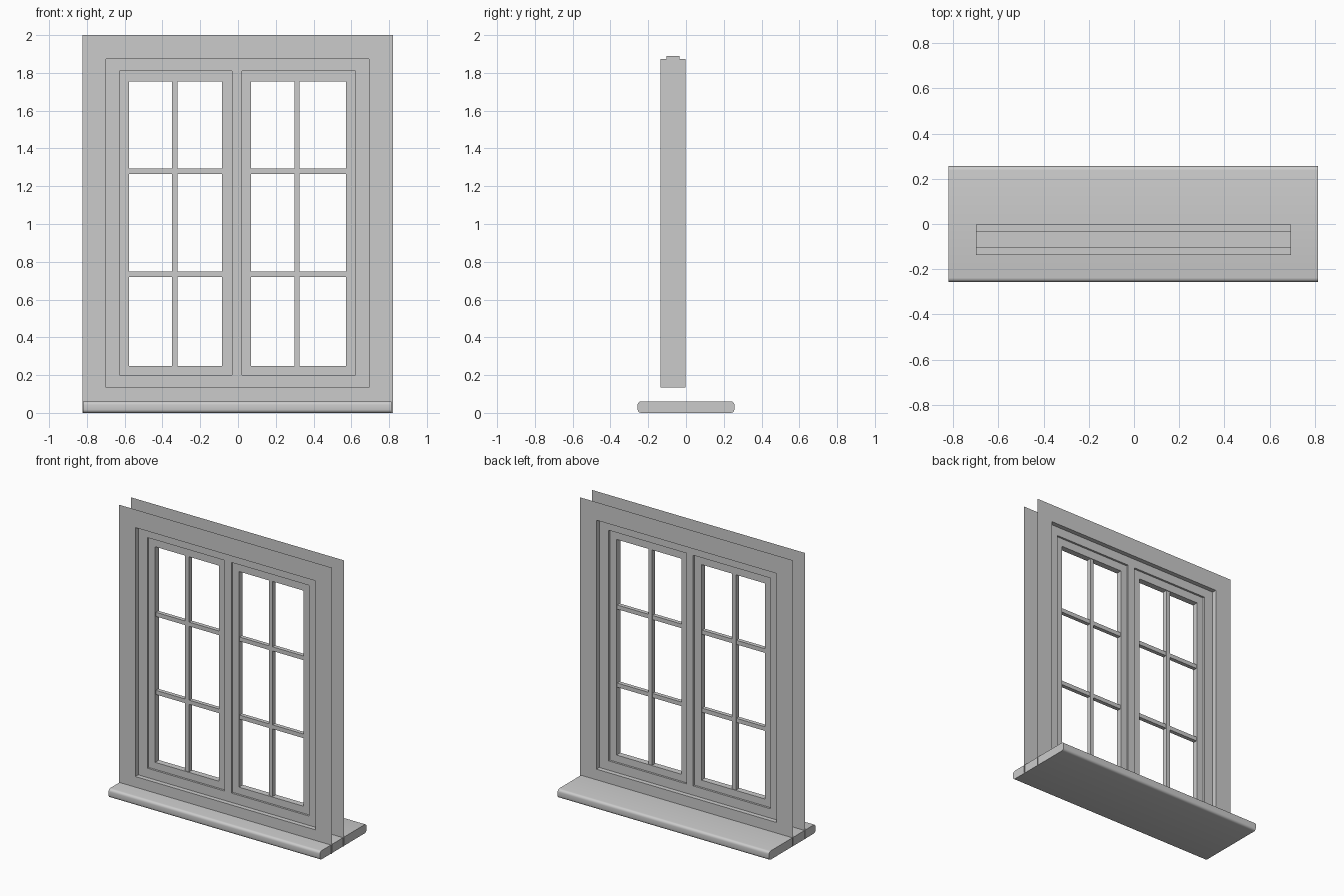
import bpy
import bmesh

if "Cube" in bpy.data.objects:
    bpy.data.objects.remove(bpy.data.objects["Cube"])


def finish(name, bm, recalc=True):
    if recalc:
        bmesh.ops.recalc_face_normals(bm, faces=bm.faces)
    me = bpy.data.meshes.new(name)
    bm.to_mesh(me)
    bm.free()
    ob = bpy.data.objects.new(name, me)
    bpy.context.collection.objects.link(ob)
    return ob


def box(name, x0, x1, y0, y1, z0, z1):
    bm = bmesh.new()
    bmesh.ops.create_cube(bm, size=1)
    for v in bm.verts:
        v.co = ((x0 + x1) / 2 + v.co.x * (x1 - x0),
                (y0 + y1) / 2 + v.co.y * (y1 - y0),
                (z0 + z1) / 2 + v.co.z * (z1 - z0))
    return finish(name, bm)


def rect(bm, r, y):
    x0, x1, z0, z1 = r
    return [bm.verts.new((x, y, z)) for x, z in ((x0, z0), (x1, z0), (x1, z1), (x0, z1))]


def bridge(bm, a, b):
    for i in range(4):
        j = (i + 1) % 4
        bm.faces.new((a[i], a[j], b[j], b[i]))


def ring(name, outer, inner, y0, y1=None):
    """Rectangular frame in the xz plane; a flat sheet when y1 is omitted."""
    bm = bmesh.new()
    loops = [rect(bm, outer, y0), rect(bm, inner, y0)]
    if y1 is not None:
        loops += [rect(bm, inner, y1), rect(bm, outer, y1)]
        bridge(bm, loops[3], loops[0])
    for a, b in zip(loops, loops[1:]):
        bridge(bm, a, b)
    return finish(name, bm, y1 is not None)


WALL = (-0.824, 0.82, 0.0, 2.0)
HOLE = (-0.698, 0.694, 0.135, 1.874)
Y_FRONT, Y_BACK = -0.136, -0.002

# thin wall sheets in front and behind, each with the window opening
ring("wall_front", WALL, HOLE, Y_FRONT)
ring("wall_back", WALL, HOLE, Y_BACK)

# reveal lining joining the two sheets
bm = bmesh.new()
bridge(bm, rect(bm, HOLE, Y_FRONT), rect(bm, HOLE, Y_BACK))
finish("reveal", bm, False)

# fixed frame and central mullion
FY0, FY1 = -0.104, -0.034
ring("window_frame", (HOLE[0], HOLE[1], HOLE[2], 1.89), (-0.628, 0.622, 0.2, 1.811), FY0, FY1)
box("mullion", -0.032, 0.021, FY0, FY1, 0.2, 1.811)

# two sashes with glazing bars
for side, sx, op, bar in (("left", (-0.628, -0.032), (-0.577, -0.085), (-0.35, -0.319)),
                          ("right", (0.021, 0.622), (0.07, 0.571), (0.298, 0.326))):
    ring("sash_" + side, (*sx, 0.2, 1.811), (*op, 0.249, 1.755), -0.09, -0.048)
    box("vertical_bar_" + side, *bar, -0.085, -0.053, 0.249, 1.755)
    for i, z in enumerate((0.735, 1.28)):
        box(f"horizontal_bar_{side}_{i}", *op, -0.083, -0.055, z - 0.0145, z + 0.0145)

# sill board with rounded long edges
bm = bmesh.new()
x0, x1, y, h = -0.821, 0.813, 0.256, 0.061
prof = [bm.verts.new((x0, py, pz)) for py, pz in ((-y, 0), (y, 0), (y, h), (-y, h))]
face = bm.faces.new(prof)
bmesh.ops.bevel(bm, geom=prof, offset=0.018, segments=4, profile=0.5, affect='VERTICES')
ext = bmesh.ops.extrude_face_region(bm, geom=bm.faces[:], use_keep_orig=True)
bmesh.ops.translate(bm, vec=(x1 - x0, 0, 0),
                    verts=[g for g in ext["geom"] if isinstance(g, bmesh.types.BMVert)])
sill = finish("sill", bm)
bpy.context.view_layer.objects.active = sill
sill.select_set(True)
bpy.ops.object.shade_smooth_by_angle()
